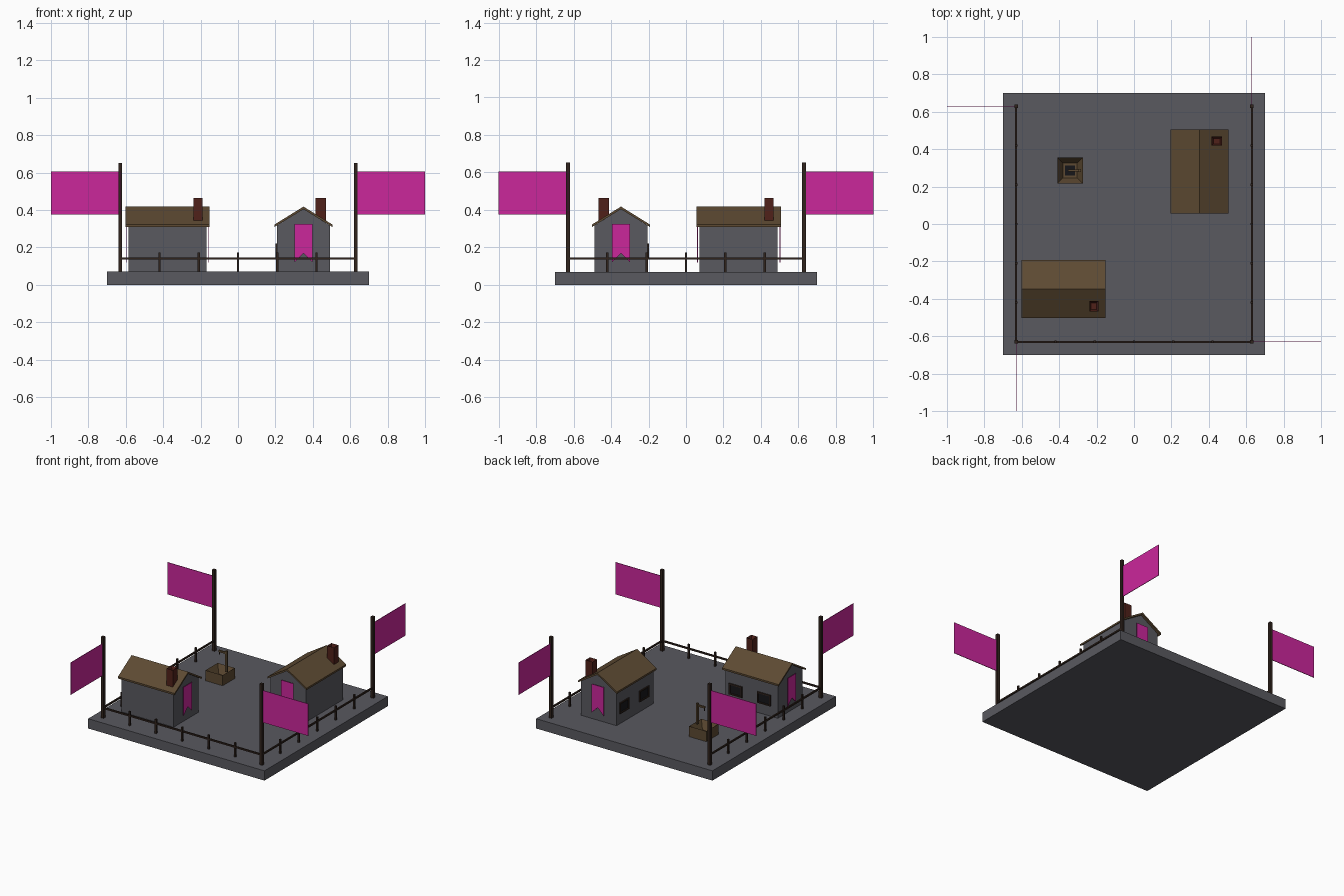
import bpy, bmesh, math
from mathutils import Matrix, Vector

if "Cube" in bpy.data.objects:
    bpy.data.objects.remove(bpy.data.objects["Cube"])


def material(name, rgb):
    m = bpy.data.materials.new(name)
    m.diffuse_color = (*rgb, 1)
    m.use_nodes = True
    m.node_tree.nodes["Principled BSDF"].inputs["Base Color"].default_value = m.diffuse_color
    return m


STONE = material("stone", (0.1, 0.1, 0.115))
WOOD = material("dark_wood", (0.03, 0.017, 0.012))
ROOF = material("roof_wood", (0.11, 0.068, 0.032))
BRICK = material("brick", (0.08, 0.015, 0.01))
CLOTH = material("cloth", (0.6, 0.02, 0.33))
DARK = material("dark_opening", (0.008, 0.008, 0.01))


def finish(name, bm, mat, M):
    bmesh.ops.recalc_face_normals(bm, faces=bm.faces)
    me = bpy.data.meshes.new(name)
    bm.to_mesh(me)
    bm.free()
    me.materials.append(mat)
    ob = bpy.data.objects.new(name, me)
    ob.matrix_world = M
    bpy.context.collection.objects.link(ob)
    return ob


def box(name, lo, hi, mat, M=Matrix(), hole=None):
    """Box from corner to corner; hole = (rim width, depth) sinks the top face."""
    lo, hi = Vector(lo), Vector(hi)
    bm = bmesh.new()
    bmesh.ops.create_cube(bm, size=1, matrix=Matrix.Translation((lo + hi) / 2)
                          @ Matrix.Diagonal((*(hi - lo), 1)))
    if hole:
        top = max(bm.faces, key=lambda f: f.calc_center_median().z)
        bmesh.ops.inset_region(bm, faces=[top], thickness=hole[0])
        bmesh.ops.translate(bm, verts=top.verts, vec=(0, 0, -hole[1]))
    return finish(name, bm, mat, M)


def prism(name, profile, x0, x1, mat, M=Matrix()):
    """Extrude a (y, z) profile along x."""
    bm = bmesh.new()
    f = bm.faces.new([bm.verts.new((x0, y, z)) for y, z in profile])
    new = bmesh.ops.extrude_face_region(bm, geom=[f])["geom"]
    bmesh.ops.translate(bm, vec=(x1 - x0, 0, 0),
                        verts=[v for v in new if isinstance(v, bmesh.types.BMVert)])
    return finish(name, bm, mat, M)


def house(n, x, y, angle):
    M = Matrix.Translation((x, y, 0)) @ Matrix.Rotation(angle, 4, 'Z')
    # walls with gables, and the folded roof slab
    prism(f"house_{n}_walls", [(-.141, .06), (.141, .06), (.141, .317), (0, .405), (-.141, .317)],
          -.208, .208, STONE, M)
    prism(f"house_{n}_roof", [(-.155, .322), (0, .418), (.155, .322), (.155, .309),
                              (0, .404), (-.155, .309)], -.225, .225, ROOF, M)
    box(f"house_{n}_chimney", (.138, -.12, .31), (.186, -.065, .465), BRICK, M, hole=(.013, .03))
    # swallow-tailed banners hanging from both gable ends
    for s, side in ((-1, "a"), (1, "b")):
        prism(f"house_{n}_banner_{side}", [(-.048, .325), (.048, .325), (.048, .12), (0, .168),
                                           (-.048, .12)], s * .218, s * .222, CLOTH, M)
    # framed windows on one long wall
    for i, wx in enumerate((.125, -.1)):
        for k, (a, b, c, d) in enumerate(((-.052, .052, .143, .152), (-.052, .052, .213, .222),
                                          (-.052, -.043, .152, .213), (.043, .052, .152, .213))):
            box(f"house_{n}_window_{i}_frame_{k}", (wx + a, .135, c), (wx + b, .149, d), WOOD, M)
        box(f"house_{n}_window_{i}_pane", (wx - .045, .135, .15), (wx + .045, .143, .215), DARK, M)


# ground slab
box("base", (-.7, -.7, 0), (.7, .7, .07), STONE)

# corner poles with flags arranged as a pinwheel, fences on three sides
E = .63
for i, side in enumerate(("front", "right", "back", "left")):
    M = Matrix.Rotation(i * math.pi / 2, 4, 'Z')
    box(f"{side}_pole", (E - .01, -E - .01, .06), (E + .01, -E + .01, .652), WOOD, M)
    box(f"{side}_flag", (E, -E - .002, .375), (1, -E + .002, .605), CLOTH, M)
    if side == "back":
        continue
    box(f"{side}_rail", (-E, -E - .005, .135), (E, -E + .005, .146), WOOD, M)
    for k in range(-2, 3):
        box(f"{side}_fence_post_{k + 3}", (k * .21 - .006, -E - .006, .06),
            (k * .21 + .006, -E + .006, .172), WOOD, M)

house(1, -.377, -.347, 0)
house(2, .35, .281, math.pi / 2)

# well: hollow box, post with an arm and rope over the opening
W = Matrix.Translation((-.342, .286, 0))
box("well_box", (-.068, -.069, .06), (.068, .069, .145), ROOF, W, hole=(.042, .06))
box("well_water", (-.026, -.027, .08), (.026, .027, .09), DARK, W)
box("well_post", (.044, -.007, .14), (.058, .007, .29), ROOF, W)
box("well_arm", (-.01, -.006, .268), (.05, .006, .28), ROOF, W)
box("well_rope", (-.008, -.003, .25), (-.002, .003, .27), WOOD, W)
